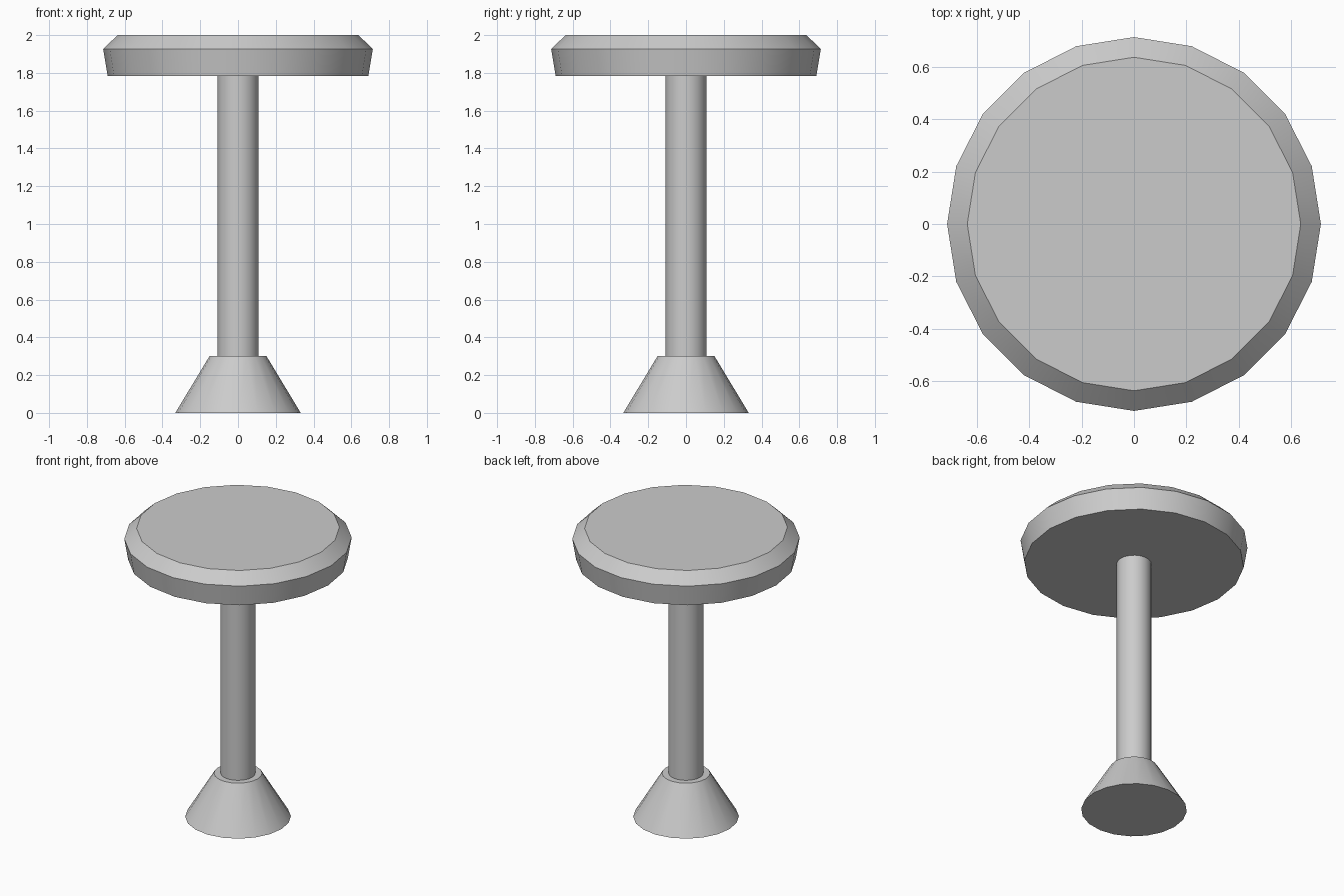
import bpy, bmesh
from math import cos, sin, pi, radians

if "Cube" in bpy.data.objects:
    bpy.data.objects.remove(bpy.data.objects["Cube"])

SIDES = 20


def turned(name, profile):
    """Closed lathe solid from (radius, z) pairs listed bottom to top."""
    bm = bmesh.new()
    rings = [[bm.verts.new((r * cos(2 * pi * i / SIDES), r * sin(2 * pi * i / SIDES), z))
              for i in range(SIDES)] for r, z in profile]
    for low, high in zip(rings, rings[1:]):
        for i in range(SIDES):
            j = (i + 1) % SIDES
            bm.faces.new((low[i], low[j], high[j], high[i]))
    bm.faces.new(rings[0][::-1])
    bm.faces.new(rings[-1])
    mesh = bpy.data.meshes.new(name)
    bm.to_mesh(mesh)
    bm.free()
    obj = bpy.data.objects.new(name, mesh)
    bpy.context.collection.objects.link(obj)
    # Smooth around the axis, sharp at the rims
    bpy.ops.object.select_all(action='DESELECT')
    obj.select_set(True)
    bpy.context.view_layer.objects.active = obj
    bpy.ops.object.shade_smooth_by_angle(angle=radians(30))
    return obj


# Flared foot, post and bevelled round seat
turned("base", [(0.332, 0), (0.151, 0.3)])
turned("post", [(0.109, 0.3), (0.109, 1.784)])
turned("seat", [(0.69, 1.784), (0.714, 1.927), (0.637, 2.0)])
